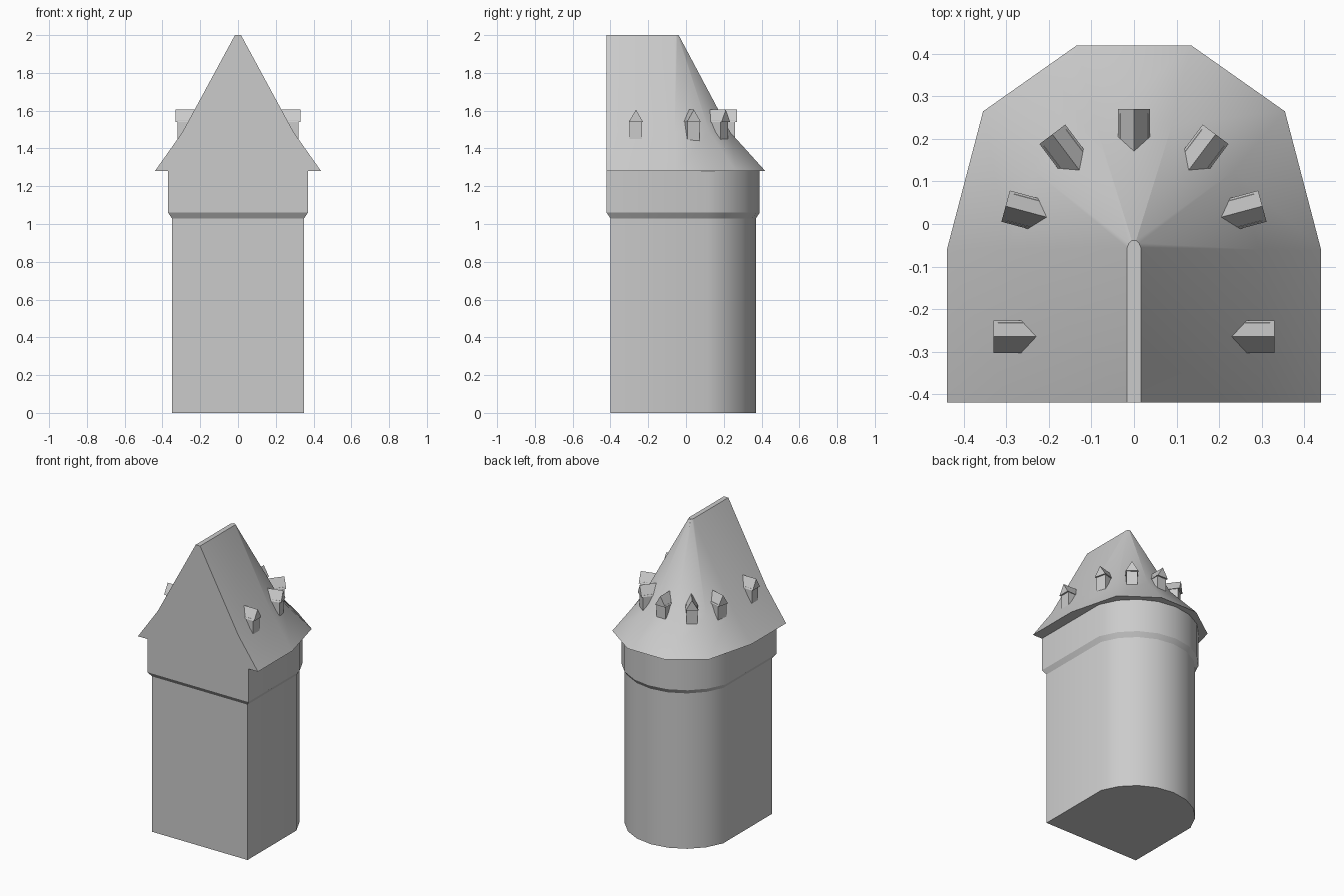
import bpy
import math
from mathutils import Matrix, Vector

cube = bpy.data.objects.get("Cube")
if cube:
    bpy.data.objects.remove(cube, do_unlink=True)

stone = bpy.data.materials.new("light_grey")
stone.use_nodes = True
GREY = (0.6, 0.6, 0.6, 1)
stone.diffuse_color = GREY
stone.node_tree.nodes["Principled BSDF"].inputs["Base Color"].default_value = GREY


def make_object(name, verts, faces):
    mesh = bpy.data.meshes.new(name)
    mesh.from_pydata(verts, [], faces)
    mesh.materials.append(stone)
    obj = bpy.data.objects.new(name, mesh)
    bpy.context.collection.objects.link(obj)
    return obj


def loft(name, rings, smooth_rule):
    """Skin a stack of (outline, z) rings and cap both ends.
    smooth_rule(level, normal) picks the smooth faces."""
    n = len(rings[0][0])
    verts = [(x, y, z) for outline, z in rings for x, y in outline]
    faces = [list(range(n))[::-1]]
    for k in range(len(rings) - 1):
        for i in range(n):
            j = (i + 1) % n
            faces.append([k * n + i, k * n + j, (k + 1) * n + j, (k + 1) * n + i])
    faces.append(list(range((len(rings) - 1) * n, len(rings) * n)))
    obj = make_object(name, verts, faces)
    for p in obj.data.polygons:
        level = (p.index - 1) // n
        p.use_smooth = 0 < p.index < len(faces) - 1 and smooth_rule(level, p.normal)
    # sharp edges wherever the surface turns strongly
    obj.data.set_sharp_from_angle(angle=math.radians(32))
    return obj


# Tower walls: flat front, straight sides and a round back
def wall_outline(grow, steps=8):
    half, radius, centre = 0.35 + grow, 0.366 + grow, 0.004
    start = math.acos(half / radius)
    arc = [start + (math.pi - 2 * start) * i / steps for i in range(steps + 1)]
    front = -0.40 - grow
    return ([(-half, front), (half, front)]
            + [(radius * math.cos(a), centre + radius * math.sin(a)) for a in arc])


body, upper = wall_outline(0), wall_outline(0.02)
loft("tower_walls", [(body, 0), (body, 1.03), (upper, 1.06), (upper, 1.28)],
     lambda level, normal: level == 0 and normal.y > -0.5)


# Roof: flared skirt, steep upper slopes and a narrow flat ridge
def mirrored(right):
    return right + [(-x, y) for x, y in reversed(right)]


eaves = mirrored([(0.44, -0.42), (0.44, -0.06), (0.355, 0.265), (0.135, 0.42)])
bend = mirrored([(0.295, -0.42), (0.295, -0.06), (0.235, 0.125), (0.09, 0.235)])
ridge = mirrored([(0.016, -0.42), (0.016, -0.055), (0.012, -0.045), (0.005, -0.039)])
loft("roof", [(eaves, 1.28), (bend, 1.485), (ridge, 2.0)],
     lambda level, normal: level == 0 and normal.y > 0.05)


# Dormers: a small box under a gabled cap, running back into the roof
def prism(name, profile, front, back, place):
    n = len(profile)
    verts = [place @ Vector((x, y, z)) for x in (back, front) for y, z in profile]
    faces = [list(range(n))[::-1], list(range(n, 2 * n))]
    faces += [[i, (i + 1) % n, n + (i + 1) % n, n + i] for i in range(n)]
    make_object(name, verts, faces)


def dormer(name, x, y, degrees):
    place = Matrix.Translation((x, y, 0)) @ Matrix.Rotation(math.radians(degrees), 4, "Z")
    prism(name + "_box", [(-0.033, 1.44), (0.033, 1.44), (0.033, 1.55), (-0.033, 1.55)],
          -0.01, -0.08, place)
    prism(name + "_cap", [(-0.038, 1.54), (0.038, 1.54), (0, 1.605)], 0, -0.11, place)


for label, x, y, angle in (("front", 0.33, -0.265, 0),
                           ("middle", 0.302, 0.042, 15),
                           ("rear", 0.192, 0.211, 53)):
    dormer("left_" + label + "_dormer", x, y, angle)
    dormer("right_" + label + "_dormer", -x, y, 180 - angle)
dormer("back_dormer", 0, 0.27, 90)
